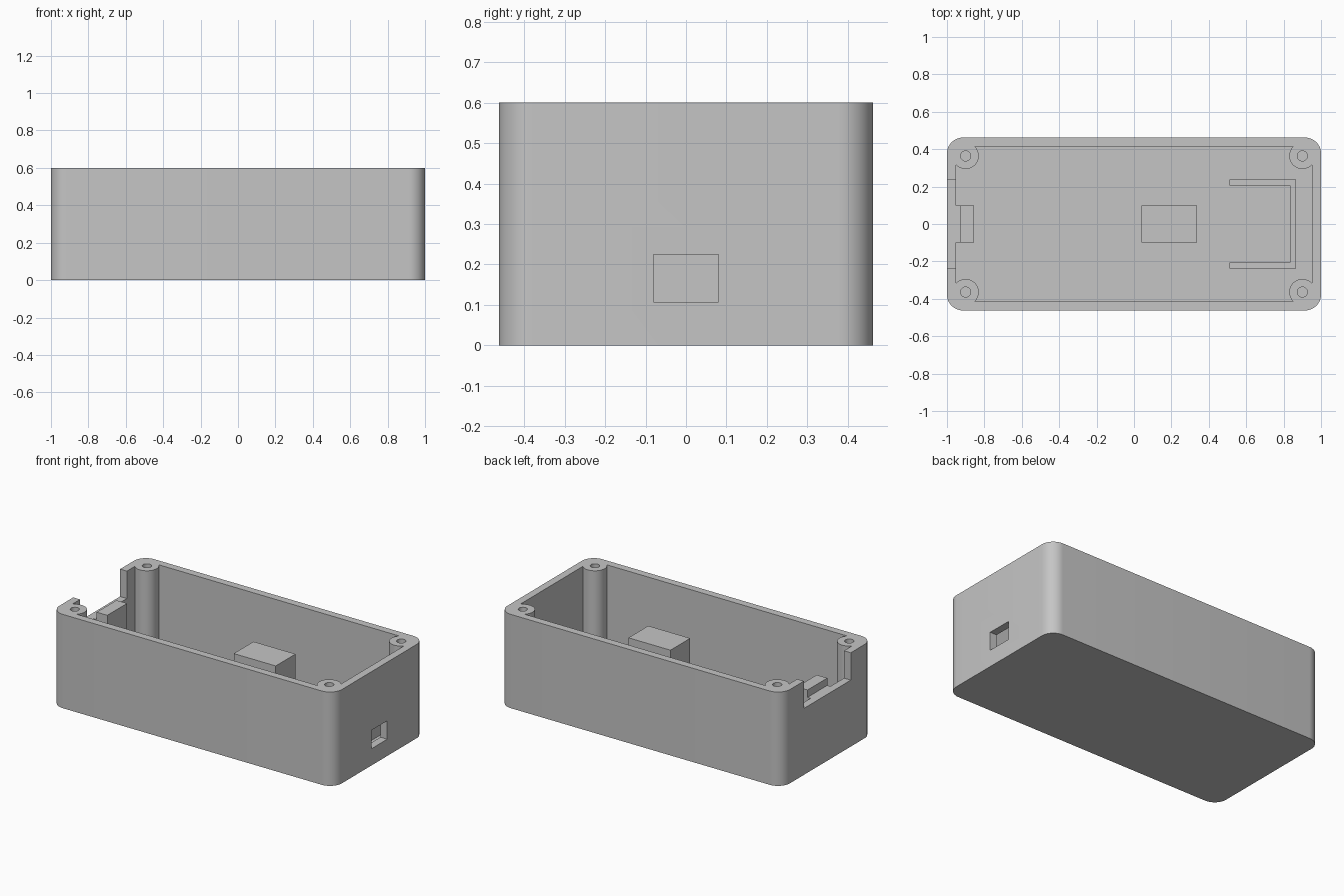
import bpy
import bmesh
from math import acos, asin, cos, sin, pi, radians

HALF_X, HALF_Y, HEIGHT = 1.0, 0.462, 0.6
WALL, FLOOR = 0.048, 0.05
IN_X, IN_Y = HALF_X - WALL, HALF_Y - WALL
CORNER_R = 0.085
BOSS_X, BOSS_Y, BOSS_R = 0.9, 0.364, 0.07

old = bpy.data.objects.get("Cube")
if old:
    bpy.data.objects.remove(old, do_unlink=True)

grey = bpy.data.materials.new("plain_grey")
grey.use_nodes = True
tone = (0.56, 0.56, 0.56, 1)
grey.diffuse_color = tone
grey.node_tree.nodes["Principled BSDF"].inputs["Base Color"].default_value = tone


def prism(name, profile, z0, z1):
    """Extrude a flat outline from z0 up to z1."""
    bm = bmesh.new()
    face = bm.faces.new([bm.verts.new((x, y, z0)) for x, y in profile])
    top = bmesh.ops.extrude_face_region(bm, geom=[face])["geom"]
    moved = [v for v in top if isinstance(v, bmesh.types.BMVert)]
    bmesh.ops.translate(bm, verts=moved, vec=(0, 0, z1 - z0))
    bmesh.ops.recalc_face_normals(bm, faces=bm.faces)
    mesh = bpy.data.meshes.new(name)
    bm.to_mesh(mesh)
    bm.free()
    mesh.materials.append(grey)
    obj = bpy.data.objects.new(name, mesh)
    bpy.context.collection.objects.link(obj)
    return obj


def block(name, x0, x1, y0, y1, z0, z1):
    return prism(name, [(x0, y0), (x1, y0), (x1, y1), (x0, y1)], z0, z1)


def arc(cx, cy, r, a0, a1, steps):
    angles = [a0 + (a1 - a0) * i / steps for i in range(steps + 1)]
    return [(cx + r * cos(a), cy + r * sin(a)) for a in angles]


def four_corners(points):
    """Mirror one corner's outline into a closed loop of four."""
    loop = []
    for sx, sy in ((1, 1), (-1, 1), (-1, -1), (1, -1)):
        part = [(sx * x, sy * y) for x, y in points]
        loop += part if sx == sy else part[::-1]
    return loop


def cut(target, cutter):
    cutter.hide_render = True
    mod = target.modifiers.new("cut", 'BOOLEAN')
    mod.operation, mod.solver, mod.object = 'DIFFERENCE', 'EXACT', cutter
    bpy.context.view_layer.objects.active = target
    bpy.ops.object.modifier_apply(modifier=mod.name)
    bpy.data.objects.remove(cutter, do_unlink=True)


# Rounded outer case
case = prism("case", four_corners(arc(HALF_X - CORNER_R, HALF_Y - CORNER_R,
                                      CORNER_R, 0, pi / 2, 12)), 0, HEIGHT)

# Cavity whose corners wrap round the screw posts
start = -acos((IN_X - BOSS_X) / BOSS_R)
end = -pi - asin((IN_Y - BOSS_Y) / BOSS_R)
cut(case, prism("cavity", four_corners(arc(BOSS_X, BOSS_Y, BOSS_R, start, end, 24)),
                FLOOR, HEIGHT + 0.1))

# Screw holes
for sx in (-1, 1):
    for sy in (-1, 1):
        ring = arc(sx * BOSS_X, sy * BOSS_Y, 0.027, 0, 2 * pi, 24)[:-1]
        cut(case, prism("screw_hole", ring, 0.3, HEIGHT + 0.1))

# Open notch in the right end wall and port in the left end wall
cut(case, block("notch", -1.1, -0.94, -0.237, 0.237, 0.425, HEIGHT + 0.1))
cut(case, block("port", 0.94, 1.1, -0.08, 0.08, 0.107, 0.225))

bpy.ops.object.select_all(action='DESELECT')
case.select_set(True)
bpy.context.view_layer.objects.active = case
bpy.ops.object.shade_smooth_by_angle(angle=radians(30))

# Stepped support behind the notch
block("notch_ledge", -IN_X, -0.93, -0.1, 0.1, FLOOR, 0.425)
block("notch_support", -0.93, -0.855, -0.1, 0.1, FLOOR, 0.472)

# Central support
block("centre_support", 0.04, 0.337, -0.1, 0.1, FLOOR, 0.467)

# U-shaped holder behind the port
out, inn = 0.237, 0.207
prism("board_holder", [(0.51, -out), (0.865, -out), (0.865, out), (0.51, out),
                       (0.51, inn), (0.835, inn), (0.835, -inn), (0.51, -inn)],
      FLOOR, 0.225)
